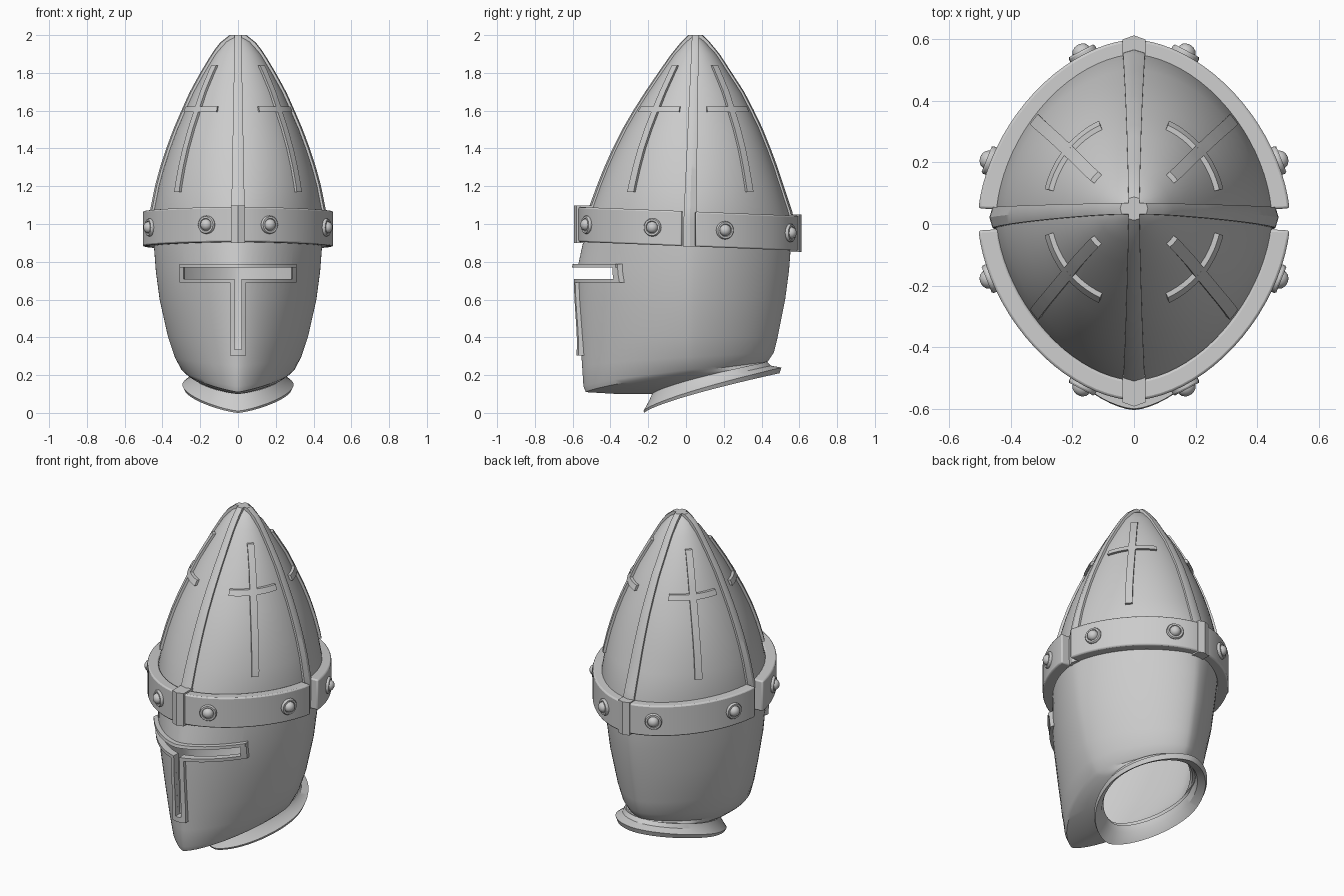
import bpy, bmesh
from math import sin, cos, pi, radians, copysign
from mathutils import Vector

if "Cube" in bpy.data.objects:
    bpy.data.objects.remove(bpy.data.objects["Cube"])

# Plan sections: (z_front, z_back, y_front, y_back, y_centre, half_width, roundness)
BODY = [(z, z, f, b, .02 + .03 * max(0, z - 1), w, p) for z, f, b, w, p in [
    (1.99, .03, .07, .025, 2), (1.965, .0, .10, .065, 2), (1.9, -.06, .16, .12, 2),
    (1.8, -.13, .225, .18, 2), (1.7, -.198, .29, .235, 2), (1.6, -.262, .342, .28, 1.95),
    (1.5, -.32, .39, .323, 1.95), (1.4, -.37, .43, .36, 1.95), (1.3, -.415, .467, .393, 1.9),
    (1.2, -.455, .5, .42, 1.85), (1.05, -.51, .55, .45, 1.75), (.88, -.55, .555, .445, 1.65),
    (.75, -.578, .545, .435, 1.6), (.6, -.573, .525, .415, 1.6), (.4, -.56, .485, .37, 1.6)]]
CHIN = [(.25, .32, -.55, .465, .02, .335, 1.6), (.14, .275, -.543, .435, .03, .30, 1.6),
        (.11, .27, -.53, .43, .04, .285, 1.6), (.10, .265, -.36, .43, .08, .265, 1.7),
        (.10, .265, -.18, .425, .14, .24, 1.9)]
COLLAR = [(.10, .27, -.18, .43, .14, .25, 1.9), (.065, .25, -.195, .45, .14, .262, 1.85),
          (.01, .24, -.225, .505, .15, .295, 1.8), (.0, .21, -.22, .495, .15, .285, 1.8),
          (.06, .225, -.175, .44, .14, .245, 1.85), (.10, .26, -.165, .41, .14, .23, 1.9)]
BAND = (1, 1, -.572, .598, .015, .507, 1.75)


def ring_point(row, th, off=0):
    zf, zb, yf, yb, yc, w, p = row
    c, s = cos(th), sin(th)
    x = (w + off) * copysign(abs(c) ** (2 / p), c)
    r = (yb - yc if s > 0 else yc - yf) + off
    y = yc + r * copysign(abs(s) ** (2 / p), s)
    t = min(1, max(0, (y - yf) / (yb - yf)))
    return Vector((x, y, zf + (zb - zf) * t ** .75))


def row_at(z):
    z = min(BODY[0][0], max(BODY[-1][0], z))
    for a, b in zip(BODY, BODY[1:]):
        if z >= b[0]:
            k = (a[0] - z) / (a[0] - b[0])
            return tuple(m + (n - m) * k for m, n in zip(a, b))


def finish(name, bm):
    bmesh.ops.recalc_face_normals(bm, faces=bm.faces)
    me = bpy.data.meshes.new(name)
    bm.to_mesh(me)
    bm.free()
    ob = bpy.data.objects.new(name, me)
    bpy.context.collection.objects.link(ob)
    return ob


def loft(name, rows, n=80, cap=False, closed=False):
    bm = bmesh.new()
    rings = [[bm.verts.new(ring_point(r, 2 * pi * i / n)) for i in range(n)] for r in rows]
    for a, b in zip(rings, rings[1:] + (rings[:1] if closed else [])):
        for i in range(n):
            j = (i + 1) % n
            bm.faces.new((a[i], a[j], b[j], b[i]))
    if cap:
        bm.faces.new(rings[0])
    return finish(name, bm)


def slabs(name, parts):
    """Solid curved patches; each part is (f(u, v, k), nu, nv), k = 0 inner, 1 outer."""
    bm = bmesh.new()
    for f, nu, nv in parts:
        g = [[[bm.verts.new(f(i / nu, j / nv, k)) for j in range(nv + 1)]
              for i in range(nu + 1)] for k in (0, 1)]
        for k in (0, 1):
            for i in range(nu):
                for j in range(nv):
                    bm.faces.new((g[k][i][j], g[k][i + 1][j], g[k][i + 1][j + 1], g[k][i][j + 1]))
        for j in (0, nv):
            for i in range(nu):
                bm.faces.new((g[0][i][j], g[0][i + 1][j], g[1][i + 1][j], g[1][i][j]))
        for i in (0, nu):
            for j in range(nv):
                bm.faces.new((g[0][i][j], g[0][i][j + 1], g[1][i][j + 1], g[1][i][j]))
    return finish(name, parts and bm)


# Main shell with the T-shaped sight and breath slot
shell = loft("helmet_shell", BODY + CHIN, cap=True)
m = shell.modifiers.new("thickness", 'SOLIDIFY')
m.thickness, m.offset = .02, -1
for loc, dim in [((0, -.55, .74), (.57, .7, .065)), ((0, -.6, .53), (.036, .3, .40))]:
    bpy.ops.mesh.primitive_cube_add(size=1, location=loc)
    cutter = bpy.context.object
    cutter.name, cutter.scale, cutter.hide_render = "slot_cutter", dim, True
    b = shell.modifiers.new("slot", 'BOOLEAN')
    b.operation, b.object, b.solver = 'DIFFERENCE', cutter, 'EXACT'
bpy.context.view_layer.objects.active = shell
for m in list(shell.modifiers):
    bpy.ops.object.modifier_apply(modifier=m.name)
for ob in [o for o in bpy.data.objects if o.name.startswith("slot_cutter")]:
    bpy.data.objects.remove(ob)

# Flared neck collar
loft("neck_collar", COLLAR, closed=True)


# Raised frame around the slot, following the face
def face_patch(x0, x1, z0, z1, out=.02):
    def f(u, v, k):
        x, z = x0 + (x1 - x0) * u, z0 + (z1 - z0) * v
        _, _, yf, _, yc, w, p = row_at(z)
        y = yc - (yc - yf) * (1 - (abs(x) / w) ** p) ** (1 / p)
        return Vector((x * (1 + .03 * k), y - (out if k else -.025), z))
    return f


frame = [(face_patch(-.3, .3, .77, .788, .03), 24, 1), (face_patch(-.042, .042, .305, .335), 4, 1)]
for s in (-1, 1):
    frame += [(face_patch(s * .018, s * .3, .69, .71), 12, 1),
              (face_patch(s * .28, s * .3, .69, .788), 2, 2),
              (face_patch(s * .018, s * .042, .305, .7), 2, 6)]
slabs("slot_frame", frame)


# Brow band in two halves, tilted slightly back
def band_point(th, v, off):
    q = ring_point(BAND, th, off)
    q.z = .975 - .04 * q.y + .185 * (v - .5)
    return q


def band_half(a, b):
    return lambda u, v, k: band_point(radians(a + (b - a) * u), v, 0 if k else -.065)


band = slabs("brow_band", [(band_half(5, 175), 40, 1), (band_half(185, 355), 40, 1)])
bev = band.modifiers.new("bevel", 'BEVEL')
bev.width, bev.segments, bev.limit_method = .008, 2, 'ANGLE'


# Four ridged ribs and the two clasps over the band
def rib(d, z0, z1, out, h0, h1):
    def f(u, v, k):
        z = z0 + (z1 - z0) * v
        _, _, yf, yb, yc, w, _ = row_at(z)
        r = w if d[0] else (yb - yc if d[1] > 0 else yc - yf)
        t = (u * 2 - 1) * (h0 + (h1 - h0) * v)
        r += (out if k else -.03) - .3 * abs(t)
        z += .01 * max(0, (v - .9) / .1)
        return Vector((d[0] * r + d[1] * t, yc + d[1] * r - d[0] * t, z))
    return f


def clasp(s):
    def f(u, v, k):
        t = (u * 2 - 1) * .038
        y = (.612 if s > 0 else .592) - .35 * abs(t) - (0 if k else .1)
        return Vector((t, s * y, .975 - .024 * s + .2 * (v - .5)))
    return f


slabs("skull_ribs", [(rib((0, s), 1.03, 1.99, .018, .036, .018), 2, 30) for s in (-1, 1)]
      + [(rib((s, 0), .88, 1.99, .02, .036, .018), 2, 30) for s in (-1, 1)])
slabs("band_clasps", [(clasp(s), 2, 1) for s in (-1, 1)])


# Raised crosses on the four skull panels
def cross_arm(sx, sy, a0, a1, z0, z1, width=0):
    def f(u, v, k):
        z = z0 + (z1 - z0) * v
        row = row_at(z)
        th = radians(a0 + (a1 - a0) * u) + width * (u - .5) / row[5]
        q = ring_point(row, th if sy > 0 else -th, .016 if k else -.02)
        return Vector((sx * q.x, q.y, q.z))
    return f


crosses = []
for sx in (-1, 1):
    for sy in (-1, 1):
        crosses += [(cross_arm(sx, sy, 41, 41, 1.17, 1.84, .036), 2, 20),
                    (cross_arm(sx, sy, 14, 67, 1.593, 1.623), 16, 1)]
slabs("panel_crosses", crosses)


# Domed rivets with washers, set square to the band
def rivet(name, th):
    prof = [(.048, -.01), (.048, .008), (.044, .014), (.034, .014), (.031, .009),
            (.03, .016), (.024, .027), (.013, .034), (.003, .036)]
    p = band_point(th, .5, 0)
    tan = band_point(th + .03, .5, 0) - band_point(th - .03, .5, 0)
    nrm = Vector((tan.y, -tan.x, 0)).normalized()
    side = Vector((0, 0, 1)).cross(nrm)
    bm = bmesh.new()
    rings = [[bm.verts.new(p + nrm * h + r * (side * cos(i * pi / 10) + Vector((0, 0, sin(i * pi / 10)))))
              for i in range(20)] for r, h in prof]
    for a, b in zip(rings, rings[1:]):
        for i in range(20):
            j = (i + 1) % 20
            bm.faces.new((a[i], a[j], b[j], b[i]))
    bm.faces.new(rings[0])
    bm.faces.new(rings[-1])
    finish(name, bm)


for i, a in enumerate((22, 68, 112, 158, 202, 248, 292, 338)):
    rivet(f"rivet_{i + 1}", radians(a))

# Smooth shading with crisp edges
for ob in bpy.data.objects:
    ob.select_set(ob.type == 'MESH')
bpy.context.view_layer.objects.active = shell
bpy.ops.object.shade_smooth_by_angle(angle=radians(32))
